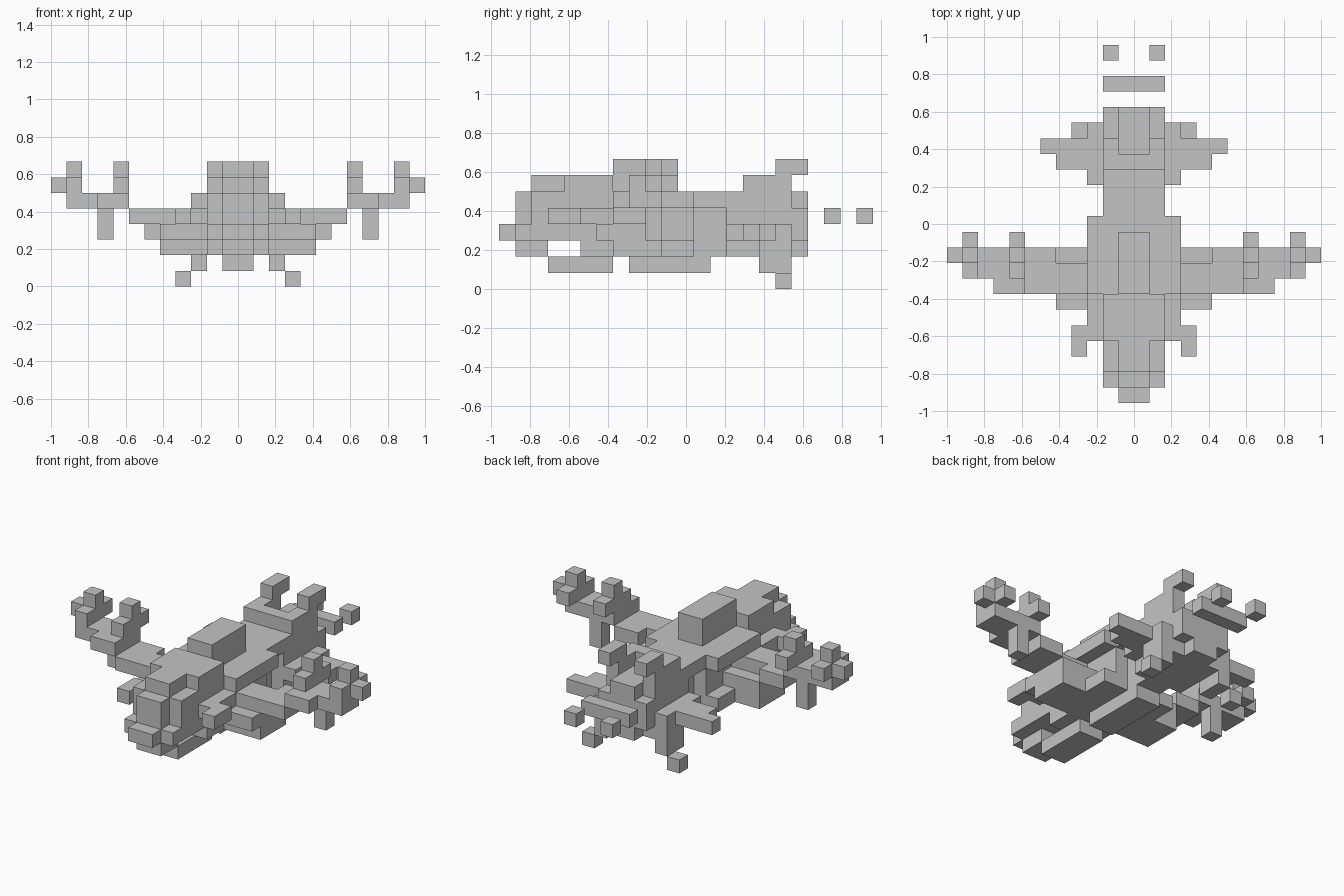
import bpy
import bmesh
from mathutils import Vector

cube = bpy.data.objects.get("Cube")
if cube:
    bpy.data.objects.remove(cube, do_unlink=True)

U = 2 / 24          # block size
Y0 = -11.5          # first row along the length, in blocks
SHADE = (0.55, 0.55, 0.55, 1)

grey = bpy.data.materials.new("hull_grey")
grey.use_nodes = True
grey.diffuse_color = SHADE
grey.node_tree.nodes["Principled BSDF"].inputs["Base Color"].default_value = SHADE


def add_box(bm, x, y, z):
    """Box between block coordinates given as (low, high) pairs."""
    lo = Vector((x[0], y[0] + Y0, z[0])) * U
    hi = Vector((x[1], y[1] + Y0, z[1])) * U
    verts = bmesh.ops.create_cube(bm, size=1)["verts"]
    for v in verts:
        v.co = (lo + hi) / 2 + v.co * (hi - lo)


def part(name, *boxes):
    """Boxes whose x starts at 0 span the middle, others are mirrored."""
    bm = bmesh.new()
    for x, y, z in boxes:
        if x[0] == 0:
            add_box(bm, (-x[1], x[1]), y, z)
        else:
            add_box(bm, x, y, z)
            add_box(bm, (-x[1], -x[0]), y, z)
    mesh = bpy.data.meshes.new(name)
    bm.to_mesh(mesh)
    bm.free()
    mesh.materials.append(grey)
    obj = bpy.data.objects.new(name, mesh)
    bpy.context.collection.objects.link(obj)


# Nose and jaw
part("nose",
     ((0, 2), (1, 2), (3, 4)),
     ((0, 1), (0, 1), (3, 4)),
     ((0, 1), (1, 2), (4, 6)),
     ((0, 1), (2, 4), (3, 7)),
     ((1, 2), (2, 4), (3, 6)))
part("jaw", ((0, 1), (1, 3), (2, 3)))

# Main hull with a narrow raised cabin
part("hull",
     ((0, 2), (4, 7), (3, 7)),
     ((0, 2), (7, 12), (3, 6)),
     ((0, 2), (5, 12), (2, 3)))
part("cabin", ((0, 1), (7, 11), (6, 8)))
part("keel",
     ((0, 1), (3, 7), (1, 2)),
     ((0, 1), (8, 13), (1, 2)))

# Side pods and cheek hooks
part("side_pod",
     ((2, 3), (5, 7), (4, 5)),
     ((2, 3), (7, 12), (5, 6)),
     ((2, 3), (10, 12), (2, 3)))
part("cheek_hook",
     ((2, 4), (4, 5), (4, 5)),
     ((3, 4), (3, 4), (4, 5)))

# Wings: lower slab, upper slab, raised outer panel, hanging pylon
part("lower_wing",
     ((2, 5), (6, 10), (3, 4)),
     ((2, 5), (7, 10), (2, 3)))
part("upper_wing",
     ((2, 7), (7, 9), (4, 5)),
     ((5, 7), (9, 10), (4, 5)))
part("outer_wing",
     ((7, 9), (7, 8), (5, 6)),
     ((7, 11), (8, 10), (5, 6)))
part("wing_pylon", ((8, 9), (9, 10), (3, 5)))
for name, x in (("inner_tower", 7), ("tip_tower", 10)):
    part(name,
         ((x, x + 1), (8, 11), (6, 7)),
         ((x, x + 1), (9, 10), (7, 8)))
part("wing_tip", ((11, 12), (9, 10), (6, 7)))

# Rear body
part("spine",
     ((0, 2), (12, 14), (5, 6)),
     ((0, 1), (12, 14), (2, 5)))
part("tail_body",
     ((0, 2), (14, 18), (2, 6)),
     ((0, 1), (18, 19), (2, 6)),
     ((1, 2), (18, 19), (3, 5)))
part("tail_fin",
     ((0, 2), (15, 16), (6, 7)),
     ((1, 2), (16, 18), (6, 7)),
     ((1, 2), (17, 19), (7, 8)))
part("rear_wing",
     ((2, 3), (14, 15), (3, 4)),
     ((2, 5), (15, 16), (3, 4)),
     ((2, 6), (16, 17), (3, 4)))
part("rear_leg", ((2, 3), (16, 18), (1, 4)))
part("rear_foot", ((3, 4), (17, 18), (0, 1)))

# Loose blocks trailing behind
part("trail_bar", ((0, 2), (20, 21), (4, 5)))
part("trail_block", ((1, 2), (22, 23), (4, 5)))
